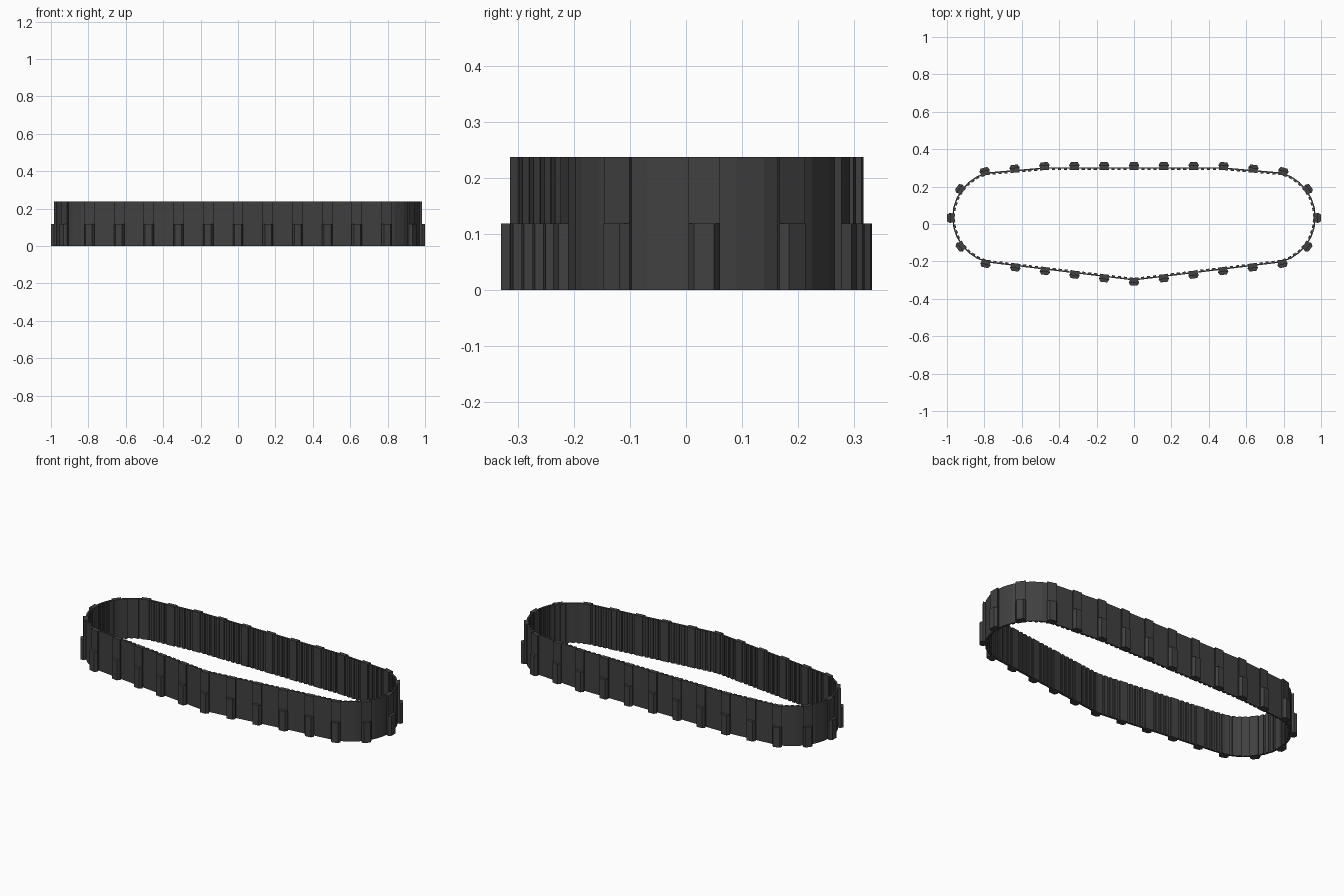
import bpy, bmesh, math
from mathutils import Vector

if "Cube" in bpy.data.objects:
    bpy.data.objects.remove(bpy.data.objects["Cube"])

HEIGHT = 0.237        # belt width, lying on its side
THICK = 0.007         # belt band thickness
CLEATS = 28
RIBS = CLEATS * 5

rubber = bpy.data.materials.new("dark grey rubber")
rubber.use_nodes = True
colour = (0.052, 0.052, 0.052, 1)
rubber.diffuse_color = colour
bsdf = next(n for n in rubber.node_tree.nodes if n.type == 'BSDF_PRINCIPLED')
bsdf.inputs["Base Color"].default_value = colour
bsdf.inputs["Roughness"].default_value = 0.8

# Outer belt path: flat run, rounded end, shallow V run, mirrored across x
half = [Vector((0.47, 0.303))]
for i in range(13):
    a = math.radians(74 - 148 * i / 12)
    half.append(Vector((0.722 + 0.25 * math.cos(a), 0.035 + 0.25 * math.sin(a))))
path = ([Vector((0, 0.303))] + half + [Vector((0, -0.302))]
        + [Vector((-p.x, p.y)) for p in reversed(half)])
N = len(path)
lengths = [(path[(i + 1) % N] - path[i]).length for i in range(N)]
TOTAL = sum(lengths)


def point_at(s):
    """Point at distance s along the closed path."""
    s %= TOTAL
    for i, length in enumerate(lengths):
        if s <= length:
            return path[i].lerp(path[(i + 1) % N], s / length)
        s -= length
    return path[0].copy()


def frame_at(s):
    """Point, tangent and outward normal at distance s."""
    t = (point_at(s + 0.02) - point_at(s - 0.02)).normalized()
    return point_at(s), t, Vector((-t.y, t.x))


def add_prism(bm, outline, z0, z1):
    low = [bm.verts.new((p.x, p.y, z0)) for p in outline]
    high = [bm.verts.new((p.x, p.y, z1)) for p in outline]
    n = len(outline)
    bm.faces.new(low[::-1])
    bm.faces.new(high)
    for i in range(n):
        j = (i + 1) % n
        bm.faces.new((low[i], low[j], high[j], high[i]))


def finish(bm, name):
    bmesh.ops.recalc_face_normals(bm, faces=bm.faces[:])
    mesh = bpy.data.meshes.new(name)
    bm.to_mesh(mesh)
    bm.free()
    mesh.materials.append(rubber)
    obj = bpy.data.objects.new(name, mesh)
    bpy.context.collection.objects.link(obj)
    return obj


def add_repeated(name, count, outline, z0, z1, offset=0.0):
    """Repeat a (along, outward) outline around the path."""
    bm = bmesh.new()
    for i in range(count):
        p, t, n = frame_at((i + offset) * TOTAL / count)
        add_prism(bm, [p + t * u + n * v for u, v in outline], z0, z1)
    return finish(bm, name)


# Belt band: closed loop with inner and outer walls
bm = bmesh.new()
rings = []
for i, p in enumerate(path):
    d0 = (p - path[i - 1]).normalized()
    d1 = (path[(i + 1) % N] - p).normalized()
    t = (d0 + d1).normalized()
    q = p - Vector((-t.y, t.x)) * THICK / t.dot(d1)
    rings.append([bm.verts.new((v.x, v.y, z))
                  for v, z in ((p, 0), (p, HEIGHT), (q, HEIGHT), (q, 0))])
for i in range(N):
    a, b = rings[i], rings[(i + 1) % N]
    for k in range(4):
        m = (k + 1) % 4
        bm.faces.new((a[k], b[k], b[m], a[m]))
finish(bm, "belt_band")

# Fine drive ribs on the inside
w = TOTAL / RIBS * 0.27
add_repeated("inner_ribs", RIBS,
             [(-w, -0.005), (w, -0.005), (w, -0.014), (-w, -0.014)],
             0, HEIGHT, 0.5)

# Outer cleats: full hexagon on the lower half, half hexagon above
add_repeated("tall_cleats", CLEATS,
             [(-0.018, -0.013), (0.018, -0.013), (0.028, 0.012),
              (0.018, 0.028), (-0.018, 0.028), (-0.028, 0.012)],
             0, HEIGHT / 2)
add_repeated("low_cleats", CLEATS,
             [(-0.018, -0.013), (0.018, -0.013), (0.028, 0.012), (-0.028, 0.012)],
             HEIGHT / 2, HEIGHT)
